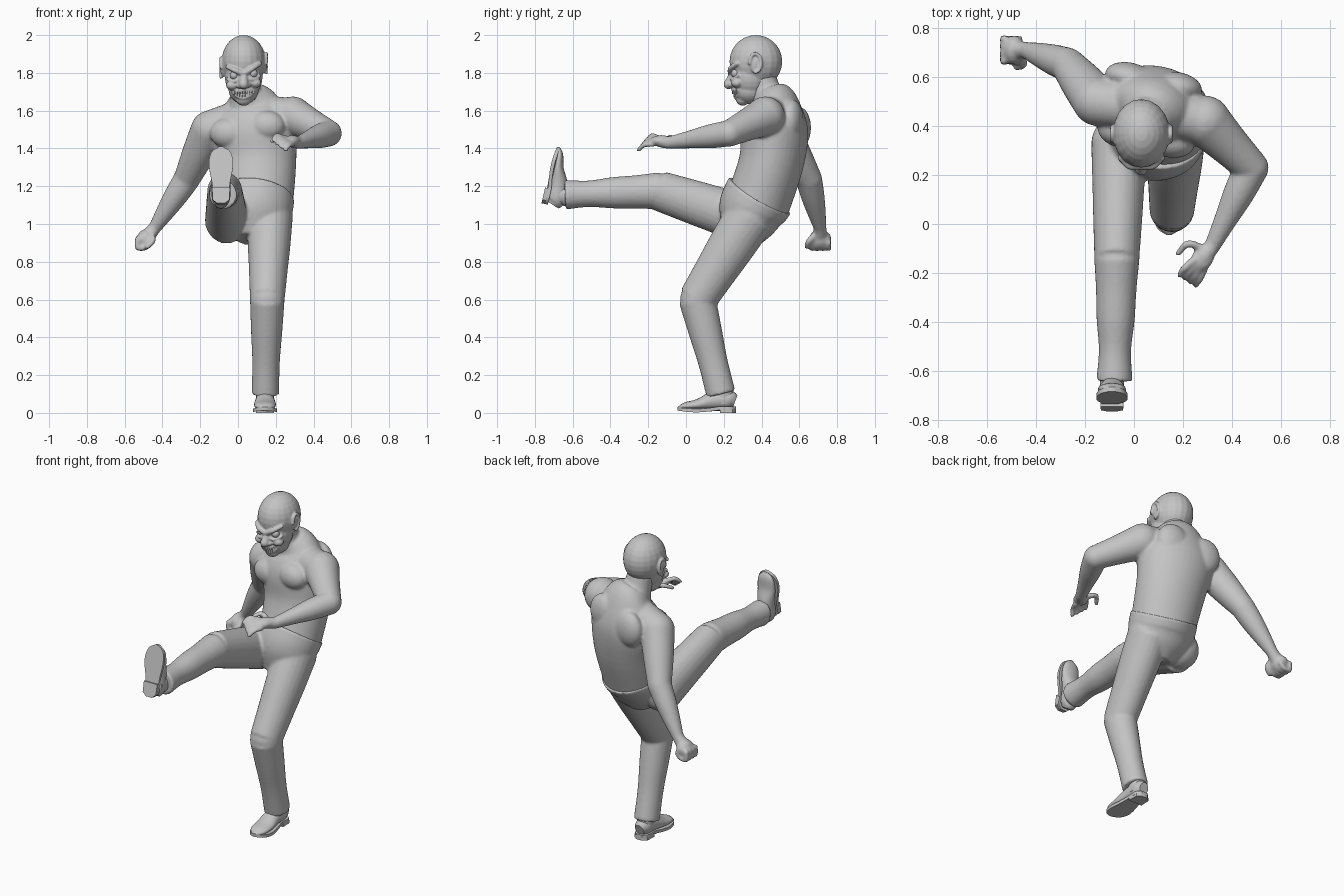
import bpy, bmesh, math
from mathutils import Vector, Matrix

if "Cube" in bpy.data.objects:
    bpy.data.objects.remove(bpy.data.objects["Cube"])

colour = (0.55, 0.55, 0.55, 1)
grey = bpy.data.materials.new("plain grey")
grey.use_nodes = True
grey.diffuse_color = colour
grey.node_tree.nodes["Principled BSDF"].inputs["Base Color"].default_value = colour


def spline(rows, steps=5):
    """Smooth interpolation through rows of any length."""
    rows = [Vector(row) for row in rows]
    first, last = rows[0] * 2 - rows[1], rows[-1] * 2 - rows[-2]
    padded = [first] + rows + [last]
    result = []
    for before, start, end, after in zip(padded, padded[1:], padded[2:], padded[3:]):
        for k in range(steps):
            t = k / steps
            bend_in = (end - before) / 2
            bend_out = (after - start) / 2
            ease = t * t * (3 - 2 * t)
            result.append(start.lerp(end, ease) + bend_in * t * (1 - t) ** 2
                          - bend_out * t * t * (1 - t))
    return result + [rows[-1]]


def loft(bm, rows, side=(1, 0, 0), sides=24):
    """Closed skin over ellipses; a row is x, y, z, half width, half depth."""
    path = spline(rows)
    rings = []
    for i, row in enumerate(path):
        ahead, behind = path[min(i + 1, len(path) - 1)], path[max(i - 1, 0)]
        along = Vector(ahead[:3]) - Vector(behind[:3])
        along.normalize()
        across = Vector(side)
        across = (across - along * across.dot(along)).normalized()
        deep = along.cross(across)
        ring = []
        for k in range(sides):
            angle = math.tau * k / sides
            offset = across * row[3] * math.cos(angle) + deep * row[4] * math.sin(angle)
            ring.append(bm.verts.new(Vector(row[:3]) + offset))
        rings.append(ring)
    faces = [bm.faces.new(rings[0]), bm.faces.new(rings[-1])]
    for low, high in zip(rings, rings[1:]):
        for k in range(sides):
            n = (k + 1) % sides
            faces.append(bm.faces.new((low[k], low[n], high[n], high[k])))
    bmesh.ops.recalc_face_normals(bm, faces=faces)


def placed(centre, size, yaw):
    return Matrix.Translation(centre) @ Matrix.Rotation(yaw, 4, 'Z') @ Matrix.Diagonal((*size, 1))


def blob(bm, centre, size, yaw=0):
    bmesh.ops.create_uvsphere(bm, u_segments=20, v_segments=14, radius=1,
                              matrix=placed(centre, size, yaw))


def ball(bm, centre, radius):
    blob(bm, centre, (radius, radius, radius))


def bone(bm, start, end, radii, depth=1, side=(1, 0, 0)):
    """Limb segment between two joints with evenly spaced thicknesses."""
    steps = len(radii) - 1
    rows = [(*start.lerp(end, i / steps), r, r * depth) for i, r in enumerate(radii)]
    loft(bm, rows, side)
    ball(bm, start, radii[0])


def cord(bm, points, radius, tip):
    """Round tapering strand with rounded ends."""
    steps = len(points) - 1
    rows = []
    for i, point in enumerate(points):
        r = radius + (tip - radius) * i / steps
        rows.append((*point, r, r))
    loft(bm, rows, side=(.3, .2, .9), sides=12)
    ball(bm, points[0], radius)
    ball(bm, points[-1], tip)


def finish(name, bm, voxel=0, smoothing=0):
    mesh = bpy.data.meshes.new(name)
    bm.to_mesh(mesh)
    bm.free()
    mesh.materials.append(grey)
    part = bpy.data.objects.new(name, mesh)
    bpy.context.collection.objects.link(part)
    bpy.ops.object.select_all(action='DESELECT')
    part.select_set(True)
    bpy.context.view_layer.objects.active = part
    if voxel:
        # fuse overlapping masses into one skin
        fuse = part.modifiers.new("fuse", 'REMESH')
        fuse.mode = 'VOXEL'
        fuse.voxel_size = voxel
        fuse.use_smooth_shade = True
        soften = part.modifiers.new("soften", 'SMOOTH')
        soften.iterations = smoothing
    else:
        bpy.ops.object.shade_smooth_by_angle(angle=math.radians(40))


# Torso and neck, twisted so the left shoulder leads
bm = bmesh.new()
loft(bm, [(.1, .37, 1.08, .19, .17), (.1, .45, 1.32, .21, .17), (.08, .47, 1.5, .23, .175),
          (.07, .47, 1.63, .16, .13), (.05, .44, 1.7, .09, .09)], side=(1, -.2, 0), sides=40)
bone(bm, Vector((.05, .45, 1.62)), Vector((.03, .39, 1.8)), (.1, .08, .08))
twist = -.2
chest, blades, traps = Vector((.05, .36, 1.5)), Vector((.08, .58, 1.53)), Vector((.07, .47, 1.59))
for hand in (-1, 1):
    outward = hand * Vector((.1, -.02, .02))
    blob(bm, chest + outward, (.1, .07, .08), twist)
    blob(bm, blades + outward, (.1, .06, .11), twist)
    blob(bm, traps + outward, (.13, .09, .06), twist)

# Left arm, bent forward
shoulder, elbow, wrist = Vector((.29, .42, 1.57)), Vector((.48, .23, 1.48)), Vector((.32, -.09, 1.43))
bone(bm, traps, shoulder, (.09, .1), side=(0, 0, 1))
bone(bm, shoulder, elbow, (.105, .085, .07), side=(0, 0, 1))
bone(bm, elbow, wrist, (.07, .063, .047, .033), side=(0, 0, 1))

# Open left hand
palm = Vector((.28, -.14, 1.44))
reach, spread, drop = Vector((-.5, -.8, 0)), Vector((.8, -.5, -.6)), Vector((0, 0, -1))
bone(bm, wrist, palm, (.033, .034), side=(0, 0, 1))
blob(bm, palm, (.045, .055, .028), -.6)
for finger in range(4):
    knuckle = palm + reach * .03 + spread * (finger - 1.5) * .02
    middle = knuckle + reach * .05 + spread * (finger - 2) * .008
    cord(bm, [knuckle, middle, middle + reach * .035 + drop * .025], .016, .012)
thumb = palm + Vector((0, .04, 0))
cord(bm, [thumb, thumb + Vector((-.06, .02, .02)), thumb + Vector((-.1, -.02, 0))], .018, .013)

# Right arm, swung back and down
shoulder, elbow, wrist = Vector((-.15, .5, 1.5)), Vector((-.27, .65, 1.24)), Vector((-.44, .71, .98))
bone(bm, traps, shoulder, (.09, .1), side=(0, 0, 1))
bone(bm, shoulder, elbow, (.1, .088, .07))
bone(bm, elbow, wrist, (.07, .063, .05, .034))

# Clenched right hand
fist = Vector((-.49, .71, .92))
bone(bm, wrist, fist, (.034, .04))
blob(bm, fist, (.045, .06, .052))
for finger in range(4):
    knuckle = fist + Vector((-.04, (finger - 1.5) * .03, 0))
    curl = knuckle + drop * .045
    inward = Vector((.04, 0, 0))
    cord(bm, [knuckle, curl, curl + inward, knuckle + inward * 1.6 - drop * -.02], .017, .014)
thumb = fist + Vector((.03, -.02, .03))
cord(bm, [thumb, thumb + Vector((.01, -.04, -.04)), thumb + Vector((-.02, -.05, -.07))], .018, .014)
finish("torso_and_arms", bm, .009, 5)

# Trousers: hips first, with a tilted waistband
bm = bmesh.new()
loft(bm, [(.09, .29, .92, .1, .1), (.09, .32, 1, .18, .15), (.09, .35, 1.08, .2, .18),
          (.1, .39, 1.15, .2, .19)], sides=40)
# standing left leg
hip, knee, ankle = Vector((.17, .34, 1.04)), Vector((.155, .06, .6)), Vector((.145, .185, .1))
bone(bm, hip, knee, (.12, .113, .102, .092), depth=1.1)
bone(bm, knee, ankle, (.092, .083, .073, .073), depth=1.07)
# kicking right leg
hip, knee, ankle = Vector((-.06, .33, 1.02)), Vector((-.07, -.14, 1.175)), Vector((-.08, -.64, 1.155))
bone(bm, hip, knee, (.115, .107, .1, .092), depth=1.15)
bone(bm, knee, ankle, (.093, .083, .078, .066, .074), depth=1.06)
finish("trousers", bm, .009, 4)

# Head: skull, cheeks, jaw, chin and nose
bm = bmesh.new()
middle = .03
blob(bm, (middle, .37, 1.86), (.117, .14, .14))
blob(bm, (middle, .34, 1.78), (.1, .105, .12))
blob(bm, (middle, .335, 1.71), (.08, .085, .075))
blob(bm, (middle, .3, 1.66), (.042, .036, .034))
nose = Vector((middle, .225, 1.74))
cord(bm, [nose + Vector((0, .03, .07)), nose], .016, .026)


def mirrored(hand, x, y, z):
    """Point on one half of the slightly rolled face."""
    return Vector((middle + hand * x, y, z + hand * x * .1))


for hand in (-1, 1):
    # angry brow, lower lid, cheek, nostril
    cord(bm, [mirrored(hand, .01, .235, 1.8), mirrored(hand, .05, .237, 1.82),
              mirrored(hand, .085, .27, 1.84)], .015, .012)
    cord(bm, [mirrored(hand, .02, .243, 1.77), mirrored(hand, .05, .246, 1.76),
              mirrored(hand, .085, .275, 1.775)], .01, .008)
    blob(bm, mirrored(hand, .06, .27, 1.74), (.034, .03, .025))
    ball(bm, mirrored(hand, .024, .238, 1.735), .015)
    # ear with raised rim
    blob(bm, mirrored(hand, .108, .365, 1.835), (.016, .03, .045))
    rim = []
    for k in range(7):
        angle = math.pi * (1 - k / 4)
        rim.append(mirrored(hand, .12, .367 + .03 * math.cos(angle), 1.84 + .05 * math.sin(angle)))
    cord(bm, rim, .009, .009)


def mouth(x, low):
    """Grin line: low is 0 on the upper lip and 1 on the lower."""
    bow = x * x
    return Vector((middle + x, .25 + .015 * low + (9 - 4 * low) * bow,
                   1.707 + x * .07 + low * (11 * bow - .04)))


for low in (0, 1):
    cord(bm, [mouth(k * .03, low) for k in range(-2, 3)], .009, .009)
finish("head", bm, .0055, 2)

bm = bmesh.new()
for hand in (-1, 1):
    ball(bm, mirrored(hand, .05, .262, 1.792), .023)
finish("eyes", bm)

bm = bmesh.new()
for k in range(-4, 5):
    x = k * .0115
    for low in (.25, .7):
        bmesh.ops.create_cube(bm, size=1, matrix=placed(mouth(x, low), (.009, .02, .017), x * 12))
finish("teeth", bm)


def plate(bm, outline, bottom, thick):
    """Plate with mirrored outline and an underside shaped by a rule."""
    loop = [(x, y) for x, y in outline] + [(-x, y) for x, y in reversed(outline)]
    low = [bm.verts.new((x, y, bottom(y))) for x, y in loop]
    high = [bm.verts.new((x, y, bottom(y) + thick)) for x, y in loop]
    faces = [bm.faces.new(low), bm.faces.new(high)]
    for i in range(len(loop)):
        n = (i + 1) % len(loop)
        faces.append(bm.faces.new((low[i], low[n], high[n], high[i])))
    bmesh.ops.recalc_face_normals(bm, faces=faces)


def arch(y):
    """Sole height: touches the ground under the ball of the foot."""
    return .016 - .013 * math.sin(math.pi * min(1, max(0, (-y - .09) / .24)))


def shoe(name, matrix):
    """Shoe with its heel at the origin and its toe along -y."""
    bm = bmesh.new()
    upper = [(-.005, .06, .03, .035), (-.04, .07, .048, .05), (-.12, .065, .05, .048),
             (-.2, .044, .058, .03), (-.27, .035, .05, .02), (-.306, .025, .015, .007)]
    loft(bm, [(0, *row) for row in upper])
    loft(bm, [(0, -.065, .05, .048, .055), (0, -.07, .15, .05, .055)])
    edge = spline([(.02, 0), (.046, -.03), (.046, -.1), (.064, -.21), (.05, -.28), (.01, -.31)])
    plate(bm, edge, arch, .018)
    plate(bm, [(.02, 0), (.045, -.02), (.047, -.085)], lambda y: 0, .02)
    bmesh.ops.transform(bm, matrix=matrix, verts=bm.verts)
    finish(name, bm)


shoe("left_shoe", Matrix.Translation((.143, .265, 0)))
kick = Matrix.Rotation(math.radians(-103), 4, 'X')
shoe("right_shoe", Matrix.Translation((-.09, -.765, 1.11)) @ kick)
